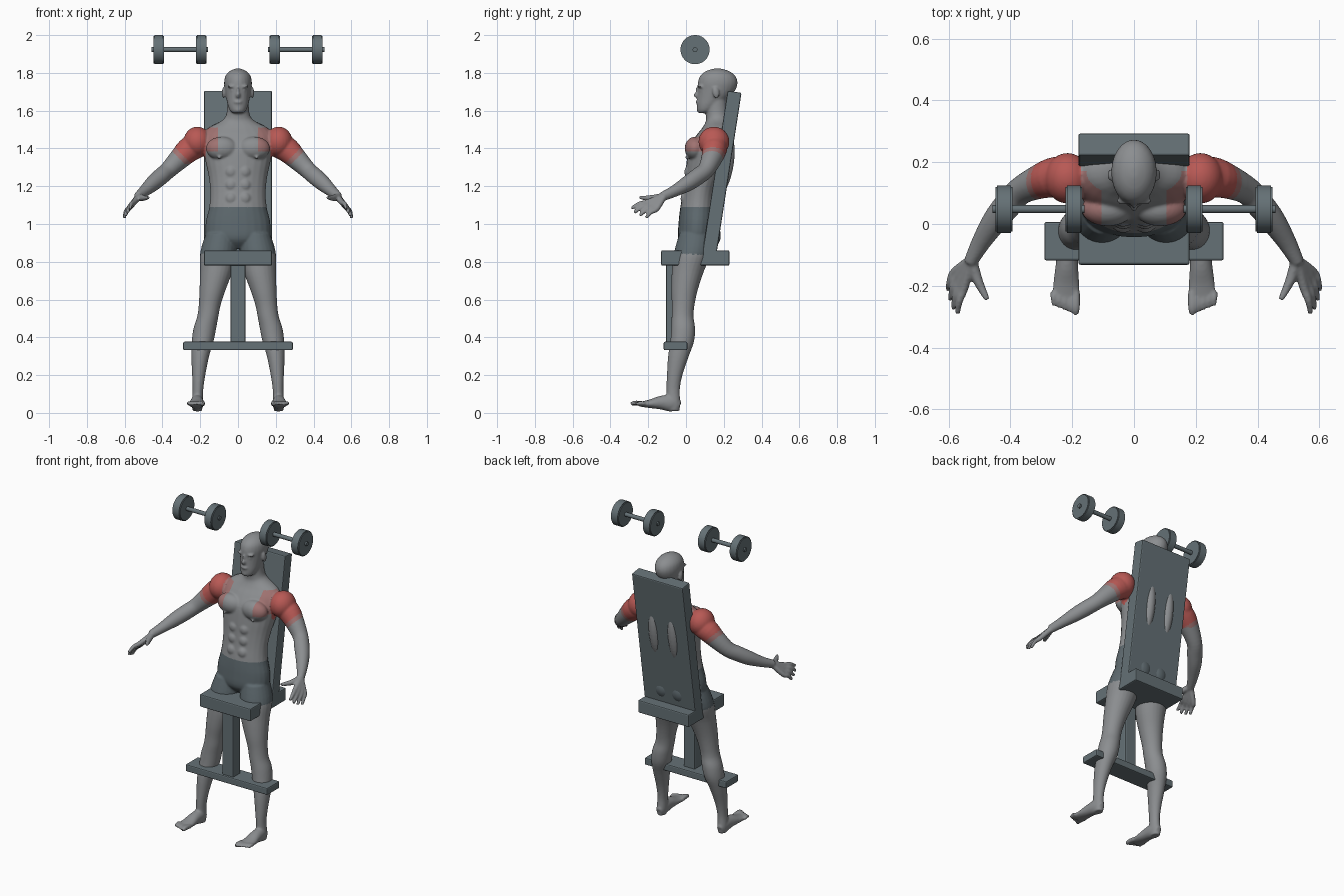
import bpy, bmesh, math
from mathutils import Vector, Matrix

cube = bpy.data.objects.get("Cube")
if cube:
    bpy.data.objects.remove(cube, do_unlink=True)


def material(name, colour):
    m = bpy.data.materials.new(name)
    m.use_nodes = True
    m.diffuse_color = (*colour, 1)
    m.node_tree.nodes["Principled BSDF"].inputs["Base Color"].default_value = (*colour, 1)
    return m


SKIN = material("grey skin", (.26, .27, .28))
RED = material("muscle red", (.48, .10, .09))
PALE_RED = material("pale muscle red", (.35, .17, .165))
SHORTS = material("shorts slate", (.11, .14, .155))
STEEL = material("bench slate", (.13, .165, .18))
LEAN = -.154  # backrest tilt


def add_object(name, bm, mats):
    mesh = bpy.data.meshes.new(name)
    bm.to_mesh(mesh)
    bm.free()
    for m in mats:
        mesh.materials.append(m)
    ob = bpy.data.objects.new(name, mesh)
    bpy.context.collection.objects.link(ob)
    return ob


def box(name, low, high, tilt=0):
    low, high = Vector(low), Vector(high)
    bm = bmesh.new()
    place = Matrix.Translation((low + high) / 2) @ Matrix.Rotation(tilt, 4, "X")
    bmesh.ops.create_cube(bm, size=1, matrix=place @ Matrix.Diagonal((*(high - low), 1)))
    ob = add_object(name, bm, [STEEL])
    bevel = ob.modifiers.new("soft edges", "BEVEL")
    bevel.width, bevel.segments = .007, 2


# ---- bench ----
box("backrest", (-.18, .152, .815), (.18, .226, 1.705), LEAN)
box("seat", (-.18, -.132, .78), (.18, .23, .86))
box("post", (-.04, -.105, .36), (.04, -.03, .79))
box("foot_bar", (-.29, -.118, .332), (.29, .007, .377))


# ---- dumbbells ----
def disc(bm, x0, x1, r, seg):
    place = Matrix.Translation(((x0 + x1) / 2, .048, 1.923)) @ Matrix.Rotation(math.pi / 2, 4, "Y")
    bmesh.ops.create_cone(bm, cap_ends=True, segments=seg, radius1=r, radius2=r,
                          depth=abs(x1 - x0), matrix=place)


for side, label in ((1, "left"), (-1, "right")):
    bm = bmesh.new()
    for a, b in ((.168, .222), (.393, .448)):
        disc(bm, side * a, side * b, .077, 40)
    rims = [e for e in bm.edges if len(e.link_faces) == 2 and e.calc_face_angle(0) > 1]
    bmesh.ops.bevel(bm, geom=rims, offset=.005, segments=2, affect="EDGES")
    disc(bm, side * .16, side * .458, .013, 16)
    ob = add_object(label + "_dumbbell", bm, [STEEL])
    bpy.context.view_layer.objects.active = ob
    ob.select_set(True)
    bpy.ops.object.shade_smooth_by_angle(angle=math.radians(35))
    ob.select_set(False)

# ---- figure: overlapping parts fused into one skin ----
body = bmesh.new()


def smooth_rows(rows, steps=4):
    """Catmull-Rom interpolation of section rows."""
    rows = [Vector(r) for r in rows]
    out = []
    for i in range(len(rows) - 1):
        p1, p2 = rows[i], rows[i + 1]
        p0, p3 = rows[max(i - 1, 0)], rows[min(i + 2, len(rows) - 1)]
        for s in range(steps):
            t = s / steps
            out.append(p1 + (p2 - p0) * (t / 2)
                       + (p0 * 2 - p1 * 5 + p2 * 4 - p3) * (t * t / 2)
                       + (p1 * 3 - p0 - p2 * 3 + p3) * (t ** 3 / 2))
    return out + [rows[-1]]


def loft(rows, side=1, level=True, n=24):
    """Elliptical sections (x, y, z, half width, half depth), level or square to the path."""
    rows = smooth_rows(rows)
    rings = []
    for i, row in enumerate(rows):
        u, v = Vector((1, 0, 0)), Vector((0, 1, 0))
        if not level:
            nxt, prev = rows[min(i + 1, len(rows) - 1)], rows[max(i - 1, 0)]
            t = (Vector(nxt[:3]) - Vector(prev[:3])).normalized()
            u = t.cross(Vector((0, 0, 1))).normalized()
            v = u.cross(t)
        ring = []
        for k in range(n):
            a = math.tau * k / n
            p = Vector(row[:3]) + u * (row[3] * math.cos(a)) + v * (row[4] * math.sin(a))
            ring.append(body.verts.new((p.x * side, p.y, p.z)))
        rings.append(ring)
    faces = [body.faces.new(rings[0]), body.faces.new(rings[-1])]
    for r, q in zip(rings, rings[1:]):
        for k in range(n):
            faces.append(body.faces.new((r[k], r[k - 1], q[k - 1], q[k])))
    bmesh.ops.recalc_face_normals(body, faces=faces)


def blob(centre, radii, tilt=0, side=1):
    x, y, z = centre
    place = Matrix.Translation((x * side, y, z)) @ Matrix.Rotation(tilt, 4, "X")
    bmesh.ops.create_uvsphere(body, u_segments=24, v_segments=16, radius=1,
                              matrix=place @ Matrix.Diagonal((*radii, 1)))


# torso and neck
loft([(0, .05, .87, .06, .05), (0, .055, .92, .16, .095), (0, .06, 1, .172, .1),
      (0, .065, 1.09, .152, .095), (0, .075, 1.17, .147, .09), (0, .095, 1.25, .155, .1),
      (0, .115, 1.33, .172, .112), (0, .132, 1.41, .187, .115), (0, .15, 1.47, .187, .095),
      (0, .165, 1.51, .155, .078), (0, .17, 1.545, .09, .065), (0, .165, 1.58, .062, .06),
      (0, .16, 1.66, .056, .056)])
# head
loft([(0, .088, 1.587, .025, .02), (0, .105, 1.6, .042, .045), (0, .12, 1.63, .054, .062),
      (0, .145, 1.67, .063, .085), (0, .162, 1.71, .07, .1), (0, .168, 1.75, .0735, .105),
      (0, .168, 1.785, .066, .092), (0, .167, 1.81, .043, .06), (0, .167, 1.823, .012, .018)])
blob((0, .064, 1.682), (.013, .024, .018))   # nose tip
blob((0, .068, 1.705), (.009, .018, .028))   # nose bridge
blob((0, .062, 1.645), (.023, .011, .009))   # lips
blob((0, .076, 1.605), (.022, .02, .016))    # chin

for s in (1, -1):
    # face details
    blob((.031, .077, 1.728), (.026, .015, .008), side=s)
    blob((.029, .082, 1.708), (.012, .012, .009), side=s)
    blob((.077, .158, 1.695), (.008, .018, .03), .2, s)
    # chest, abdomen, shoulder, back and seat muscles
    blob((.085, .048, 1.4), (.085, .055, .062), side=s)
    blob((.1, .004, 1.352), (.009, .009, .009), side=s)
    for z, y in ((1.275, .02), (1.205, .012), (1.135, .0)):
        blob((.036, y, z), (.034, .029, .036), side=s)
    blob((.215, .148, 1.435), (.074, .082, .08), side=s)
    blob((.068, .198, 1.32), (.042, .055, .17), LEAN, s)
    blob((.058, .108, .94), (.075, .077, .08), side=s)
    # arm
    loft([(.17, .155, 1.43, .06, .06), (.25, .152, 1.4, .066, .068), (.31, .135, 1.345, .055, .057),
          (.37, .105, 1.285, .045, .046), (.41, .06, 1.25, .045, .045), (.45, .01, 1.215, .041, .042),
          (.495, -.06, 1.175, .031, .031), (.53, -.125, 1.145, .022, .025)], s, False)
    # fingers and thumb, each starting inside the palm
    wrist = Vector((.525, -.115, 1.148))
    for k in range(4):
        t = k / 3
        reach = (.92, 1.06, 1.05, .95)[k]
        knuckle = Vector((.55, -.207, 1.115)).lerp(Vector((.58, -.155, 1.08)), t)
        tip = Vector((.573, -.297, 1.08)).lerp(Vector((.603, -.215, 1.03)), t)
        tip = knuckle + (tip - knuckle) * reach
        mid = (knuckle + tip) / 2 + Vector((.004, 0, .008))
        loft([(*wrist, .017, .017), (*knuckle, .015, .015), (*mid, .012, .012),
              (*tip, .009, .009)], s, False, 12)
    loft([(*wrist, .018, .018), (.508, -.175, 1.138, .017, .017), (.49, -.215, 1.138, .013, .013),
          (.474, -.245, 1.14, .009, .009)], s, False, 12)
    # leg
    loft([(.09, .05, .95, .08, .085), (.105, .035, .85, .095, .098), (.115, .01, .75, .086, .085),
          (.135, -.008, .65, .069, .07), (.15, -.015, .57, .058, .06), (.16, -.018, .51, .056, .058),
          (.175, -.015, .45, .06, .063), (.187, -.02, .38, .058, .063), (.2, -.04, .3, .047, .055),
          (.208, -.06, .2, .035, .041), (.212, -.068, .12, .028, .035), (.215, -.066, .05, .03, .036),
          (.215, -.065, .01, .024, .03)], s)
    # foot and toes
    loft([(.215, -.034, .035, .018, .022), (.215, -.07, .05, .032, .045), (.217, -.13, .054, .036, .037),
          (.219, -.19, .048, .042, .023), (.22, -.235, .046, .044, .014), (.22, -.252, .045, .038, .009)],
         s, False)
    for k in range(5):
        r = .014 if k == 0 else .0105
        x, end = .188 + .018 * k, -.292 + .007 * k
        loft([(x, -.22, .047, r, r), (x, end + .025, .052, r, r), (x, end, .046, r * .7, r * .7)],
             s, False, 12)

# fuse and relax
source = add_object("figure", body, [])
remesh = source.modifiers.new("fuse", "REMESH")
remesh.mode, remesh.voxel_size, remesh.use_smooth_shade = "VOXEL", .006, True
relax = source.modifiers.new("relax", "SMOOTH")
relax.factor, relax.iterations = .5, 4
graph = bpy.context.evaluated_depsgraph_get()
skin = bpy.data.meshes.new_from_object(source.evaluated_get(graph))
source.modifiers.clear()
source.data = skin
skin.materials.clear()
for m in (SKIN, RED, PALE_RED, SHORTS):
    skin.materials.append(m)

# colour regions: shorts, shoulder muscle, and paler edges of that muscle
for f in skin.polygons:
    x, y, z = abs(f.center.x), f.center.y, f.center.z
    down_arm = .7 * (x - z)
    f.use_smooth = True
    f.material_index = 0
    if x < .3 and .84 < z < 1.09:
        f.material_index = 3
    elif x > .172 and z > 1.32 and down_arm < -.725:
        f.material_index = 1 if down_arm < -.75 else 2
    elif .105 < x <= .172 and 1.385 < z < 1.51 and y < .17:
        f.material_index = 2
